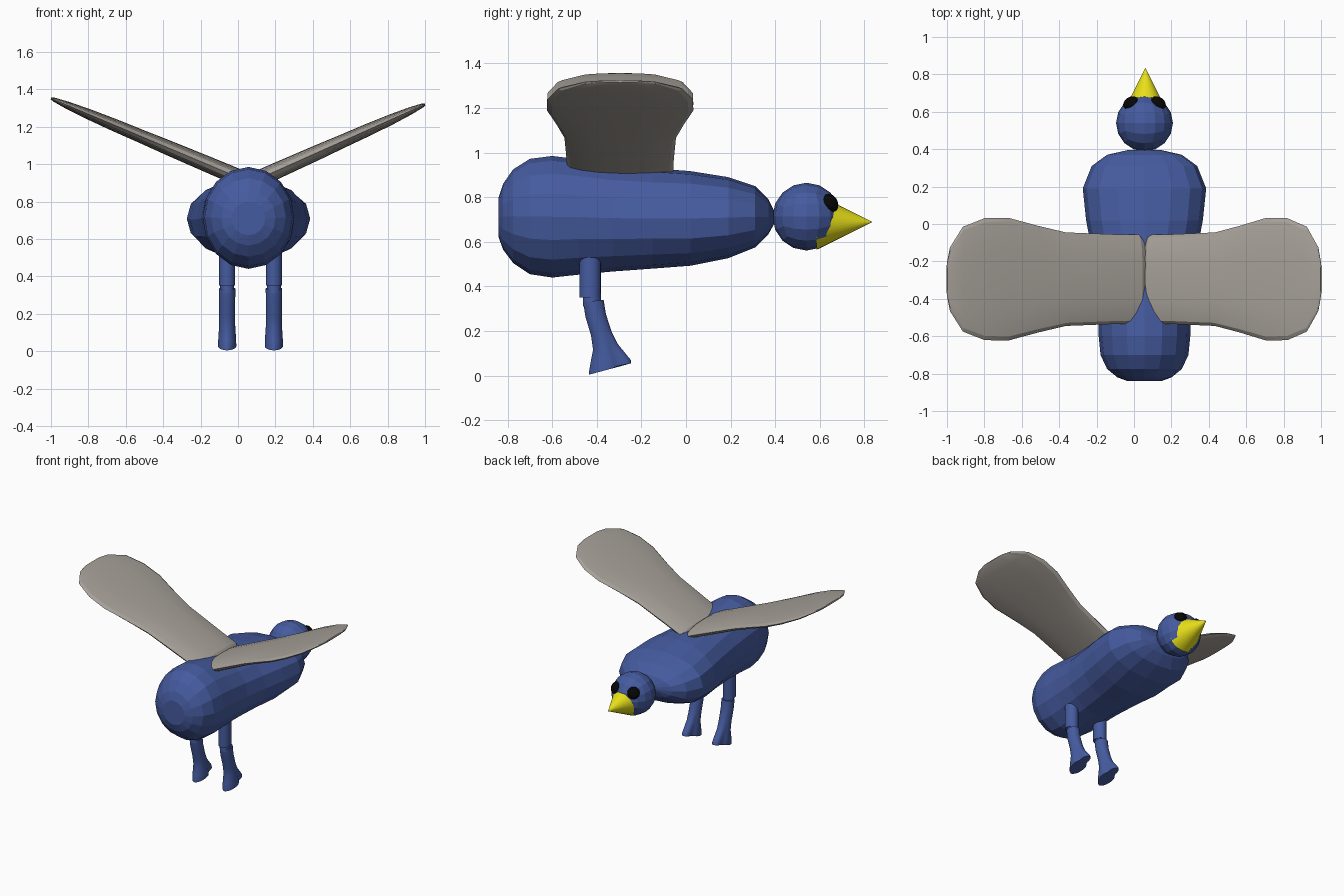
import bpy, bmesh, math
from mathutils import Vector

if "Cube" in bpy.data.objects:
    bpy.data.objects.remove(bpy.data.objects["Cube"])

CX = 0.056  # the bird's own centre line


def material(name, rgb):
    m = bpy.data.materials.new(name)
    m.diffuse_color = (*rgb, 1)
    m.use_nodes = True
    m.node_tree.nodes["Principled BSDF"].inputs["Base Color"].default_value = m.diffuse_color
    return m


BLUE = material("blue plumage", (0.06, 0.105, 0.35))
GREY = material("warm grey wing", (0.38, 0.35, 0.315))
YELLOW = material("yellow beak", (0.80, 0.74, 0.01))
BLACK = material("black eye", (0.002, 0.002, 0.002))


def finish(bm, name, mat, smooth=None):
    bmesh.ops.recalc_face_normals(bm, faces=bm.faces)
    me = bpy.data.meshes.new(name)
    bm.to_mesh(me)
    bm.free()
    me.materials.append(mat)
    ob = bpy.data.objects.new(name, me)
    bpy.context.collection.objects.link(ob)
    if smooth:
        bpy.ops.object.select_all(action='DESELECT')
        bpy.context.view_layer.objects.active = ob
        ob.select_set(True)
        bpy.ops.object.shade_smooth_by_angle(angle=math.radians(smooth))
    return ob


def loft(name, rings, mat, smooth=None):
    """Skin a list of point rings and cap both ends."""
    bm = bmesh.new()
    vs = [[bm.verts.new(p) for p in r] for r in rings]
    n = len(vs[0])
    for a, b in zip(vs, vs[1:]):
        for i in range(n):
            j = (i + 1) % n
            bm.faces.new((a[i], a[j], b[j], b[i]))
    bm.faces.new(vs[0])
    bm.faces.new(vs[-1])
    return finish(bm, name, mat, smooth)


def oval(n, a, b, e=2.0):
    """Superellipse outline with half sizes a and b."""
    pts = []
    for i in range(n):
        t = 2 * math.pi * i / n
        c, s = math.cos(t), math.sin(t)
        pts.append((a * math.copysign(abs(c) ** (2 / e), c),
                    b * math.copysign(abs(s) ** (2 / e), s)))
    return pts


# Body: y, half width, bottom z, top z, squareness
BODY = [(-0.84, 0.09, 0.62, 0.80, 2), (-0.82, 0.145, 0.565, 0.86, 2),
        (-0.775, 0.20, 0.505, 0.925, 2), (-0.70, 0.235, 0.455, 0.972, 2),
        (-0.60, 0.245, 0.44, 0.985, 2), (-0.48, 0.248, 0.453, 0.97, 2),
        (-0.33, 0.255, 0.467, 0.945, 2.05), (-0.15, 0.28, 0.48, 0.93, 2.1),
        (0.02, 0.312, 0.493, 0.917, 2.25), (0.19, 0.33, 0.527, 0.89, 2.3),
        (0.31, 0.282, 0.575, 0.85, 2.3), (0.37, 0.20, 0.635, 0.79, 2.2),
        (0.395, 0.09, 0.68, 0.74, 2)]
loft("body", [[(CX + u, y, (lo + hi) / 2 + v) for u, v in oval(16, w, (hi - lo) / 2, e)]
              for y, w, lo, hi, e in BODY], BLUE)

# Head: a faceted ball made from a subdivided cube
bm = bmesh.new()
bmesh.ops.create_cube(bm, size=1)
bmesh.ops.subdivide_edges(bm, edges=bm.edges[:], cuts=3, use_grid_fill=True)
HEAD = Vector((CX, 0.54, 0.713))
for v in bm.verts:
    # even angular spacing of the grid lines
    v.co = HEAD + 0.152 * Vector([math.tan(c * math.pi / 2) for c in v.co]).normalized()
finish(bm, "head", BLUE)

# Beak
loft("beak", [[(CX + 0.005 + u, y, 0.689 + v) for u, v in oval(32, r, r)]
              for y, r in ((0.585, 0.125), (0.835, 0.0005))], YELLOW, 40)

# Eyes: flattened balls lying on the head
for side, label in ((-1, "left"), (1, "right")):
    bm = bmesh.new()
    bmesh.ops.create_uvsphere(bm, u_segments=16, v_segments=10, radius=0.043)
    eye = finish(bm, label + "_eye", BLACK, 40)
    out = Vector((side * 0.075, 0.108, 0.062))
    eye.location = HEAD + out
    eye.rotation_euler = out.to_track_quat('Z', 'Y').to_euler()
    eye.scale = (1, 1, 0.62)

# Wings: distance along the span (0 root, 1 tip), half chord, half thickness
WING = [(0.0, 0.20, 0.030), (0.03, 0.238, 0.045), (0.16, 0.24, 0.044),
        (0.40, 0.25, 0.040), (0.54, 0.285, 0.036), (0.69, 0.328, 0.033),
        (0.81, 0.326, 0.028), (0.92, 0.28, 0.020), (0.985, 0.17, 0.011),
        (1.0, 0.09, 0.005)]


def wing(name, root, tip):
    root, tip = Vector(root), Vector(tip)
    d = (tip - root).normalized()
    up = Vector((0, 1, 0)).cross(d)
    up *= math.copysign(1, up.z)
    rings = [[root.lerp(tip, s) + Vector((0, u, 0)) + up * v
              for u, v in oval(16, chord, thick, 2.3)] for s, chord, thick in WING]
    loft(name, rings, GREY, 20)


wing("left_wing", (0.06, -0.295, 0.905), (-1.0, -0.295, 1.352))
wing("right_wing", (0.055, -0.295, 0.897), (1.0, -0.295, 1.32))

# Lower leg: centre y, centre z, half depth, half width, slope of the ring, toe depth
SHIN = [(-0.415, 0.335, 0.046, 0.044, 0.12, 0), (-0.405, 0.27, 0.046, 0.043, 0.15, 0),
        (-0.38, 0.19, 0.046, 0.043, 0.2, 0.04), (-0.362, 0.13, 0.055, 0.044, 0.25, 0.12),
        (-0.35, 0.08, 0.078, 0.048, 0.27, 0.22), (-0.341, 0.045, 0.094, 0.050, 0.27, 0.3),
        (-0.340, 0.03, 0.095, 0.050, 0.27, 0.3)]


def shin_ring(x, y, z, b, a, slope, toe):
    pts = []
    for i in range(30):
        t = 2 * math.pi * i / 30
        # three toe lobes, one pointing forward
        k = 1 - toe * (0.5 + 0.5 * math.sin(3 * t)) ** 3
        v = b * math.sin(t)
        heel = 1 if math.sin(t) < 0 else k
        pts.append((x + a * math.cos(t) * k, y + v * heel, z + slope * v))
    return pts


for x, label in ((-0.058, "left"), (0.192, "right")):
    # Thigh with a narrow knee joint beneath it
    loft(label + "_thigh", [[(x + u, -0.43 + v, z) for u, v in oval(24, 0.043, r)]
                            for z, r in ((0.35, 0.048), (0.53, 0.048))], BLUE, 40)
    loft(label + "_knee", [[(x + u, -0.422 + v, z) for u, v in oval(24, 0.037, 0.04)]
                           for z in (0.31, 0.37)], BLUE, 40)
    loft(label + "_shin_and_foot", [shin_ring(x, *s) for s in SHIN], BLUE, 40)
